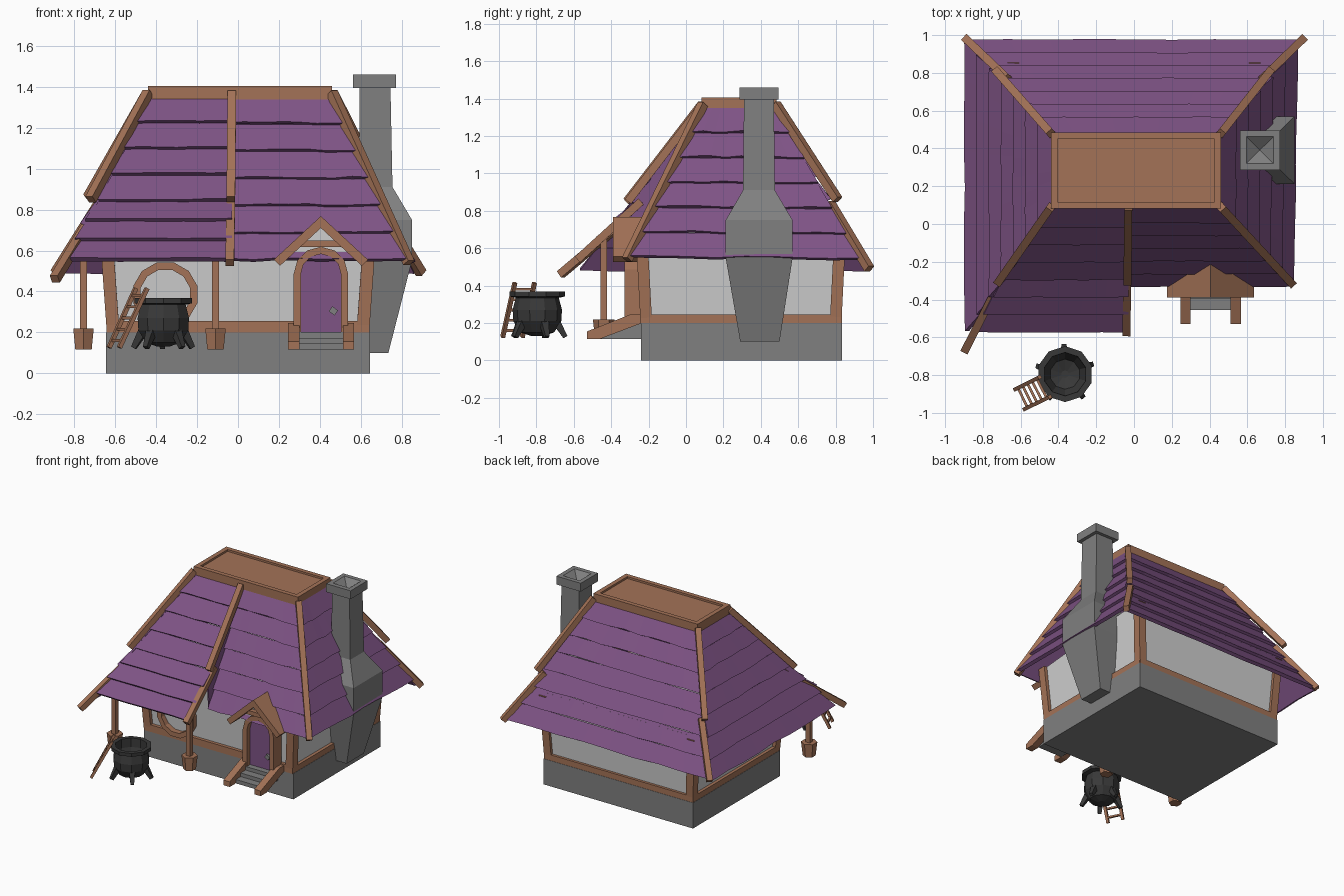
import bpy, bmesh, math, random
from mathutils import Vector as V

random.seed(4)
if "Cube" in bpy.data.objects:
    bpy.data.objects.remove(bpy.data.objects["Cube"])


def material(name, r, g, b):
    m = bpy.data.materials.new(name)
    m.use_nodes = True
    m.diffuse_color = (r, g, b, 1)
    m.node_tree.nodes["Principled BSDF"].inputs["Base Color"].default_value = (r, g, b, 1)
    return m


PURPLE = material("purple shingle", .21, .087, .235)
WOOD = material("warm timber", .37, .17, .095)
STONE = material("grey stone", .215, .215, .215)
PLASTER = material("white plaster", .62, .62, .62)
IRON = material("black iron", .04, .04, .04)


def build(name, verts, faces, mat):
    me = bpy.data.meshes.new(name)
    me.from_pydata([tuple(v) for v in verts], [], faces)
    bm = bmesh.new()
    bm.from_mesh(me)
    bmesh.ops.recalc_face_normals(bm, faces=bm.faces)
    bm.to_mesh(me)
    bm.free()
    me.materials.append(mat)
    ob = bpy.data.objects.new(name, me)
    bpy.context.collection.objects.link(ob)
    return ob


def loft(name, rings, mat, cap=True, wrap=False):
    """Skin equal-length rings of points."""
    n = len(rings[0])
    k = len(rings)
    faces = [(i * n + j, i * n + (j + 1) % n, (i + 1) % k * n + (j + 1) % n, (i + 1) % k * n + j)
             for i in range(k if wrap else k - 1) for j in range(n)]
    if cap and not wrap:
        faces += [tuple(range(n)), tuple(range((k - 1) * n, k * n))]
    return build(name, [p for r in rings for p in r], faces, mat)


def prism(name, pts, push, mat):
    return loft(name, [[V(p) for p in pts], [V(p) + V(push) for p in pts]], mat)


def rect(z, x0, x1, y0, y1):
    return [(x0, y0, z), (x1, y0, z), (x1, y1, z), (x0, y1, z)]


def box(name, x0, x1, y0, y1, z0, z1, mat):
    return loft(name, [rect(z0, x0, x1, y0, y1), rect(z1, x0, x1, y0, y1)], mat)


def beam(name, p, q, w, mat=WOOD, end=None):
    """Square bar from p to q, optionally tapering."""
    p, q = V(p), V(q)
    d = (q - p).normalized()
    side = d.cross(V((0, 0, 1)))
    side = side.normalized() if side.length > .2 else V((1, 0, 0))
    up = side.cross(d).normalized()
    rings = []
    for c, s in ((p, w / 2), (q, (end or w) / 2)):
        rings.append([c + side * a * s + up * b * s for a, b in ((-1, -1), (1, -1), (1, 1), (-1, 1))])
    return loft(name, rings, mat)


def lathe(name, profile, n, centre, mat, wrap=False):
    cx, cy = centre
    rings = [[(cx + r * math.cos(2 * math.pi * (j + .5) / n), cy + r * math.sin(2 * math.pi * (j + .5) / n), z)
              for j in range(n)] for r, z in profile]
    return loft(name, rings, mat, wrap=wrap)


def shingles(name, tl, tr, bl, br, rows, cols=8):
    """Overlapping wavy shingle courses over a four-cornered slope."""
    tl, tr, bl, br = map(V, (tl, tr, bl, br))
    nrm = (tr - tl).cross(bl - tl).normalized()
    if nrm.z < 0:
        nrm = -nrm
    verts, faces = [], []
    for i in range(rows):
        base = len(verts)
        for j in range(cols + 1):
            u = j / cols
            top, bot = tl.lerp(tr, u), bl.lerp(br, u)
            a = top.lerp(bot, i / rows)
            b = top.lerp(bot, (i + 1) / rows + random.uniform(-.006, .006))
            verts += [a, b + nrm * .02, b - nrm * .006, a - nrm * .012]
        for j in range(cols):
            o = base + 4 * j
            faces += [(o + k, o + (k + 1) % 4, o + 4 + (k + 1) % 4, o + 4 + k) for k in range(4)]
        e = base + 4 * cols
        faces += [tuple(range(base, base + 4)), tuple(range(e, e + 4))]
    return build(name, verts, faces, PURPLE)


# Foundation and plaster walls leaning slightly outward
box("foundation", -.645, .645, -.24, .835, 0, .2, STONE)
low = [(-.615, -.215), (-.03, -.215), (.615, -.215), (.615, .81), (-.615, .81)]
high = [(-.65, -.245, .74), (-.03, -.245, .64), (.645, -.24, .62), (.645, .835, .72), (-.65, .835, .72)]
loft("walls", [[(x, y, .19) for x, y in low], high], PLASTER)

# Timber frame
for s, side in ((-1, "right"), (1, "left")):
    beam(side + "_front_post", (s * .61, -.212, .2), (s * .64, -.235, .62), .062)
    beam(side + "_back_post", (s * .61, .80, .2), (s * .64, .825, .7), .062)
    box(side + "_sill", s * .625 - .018, s * .625 + .018, -.24, .83, .2, .245, WOOD)
box("front_sill", -.64, .64, -.245, -.2, .2, .255, WOOD)
box("back_sill", -.64, .64, .79, .833, .2, .245, WOOD)

# Roof slopes
T = 1.35
shingles("front_roof", (-.03, .09, T), (.46, .09, T), (-.03, -.315, .55), (.83, -.315, .55), 6)
shingles("porch_roof_upper", (-.44, .09, T), (-.03, .09, T), (-.69, -.28, .84), (-.03, -.28, .84), 4, 6)
shingles("porch_roof_lower", (-.69, -.28, .84), (-.03, -.28, .84), (-.85, -.56, .55), (-.03, -.56, .55), 3, 6)
shingles("left_slope", (-.43, .48, T), (-.43, .08, T), (-.88, .96, .48), (-.88, -.57, .48), 7)
shingles("right_slope", (.46, .09, T), (.46, .48, T), (.83, -.3, .55), (.85, .93, .54), 6)
shingles("back_slope", (.46, .48, T), (-.43, .48, T), (.86, .96, .49), (-.88, .96, .49), 7)
prism("roof_cheek", [(-.04, .08, T), (-.04, -.28, .84), (-.04, -.33, .78), (-.04, -.31, .55)], (.01, 0, 0), PURPLE)

# Flat roof cap with a shallow sunken panel
cap = (-.44, .46, .082, .485)
sunk = (-.405, .425, .117, .45)
loft("roof_cap", [rect(1.335, *cap), rect(1.405, *cap), rect(1.405, *sunk), rect(1.39, *sunk)], WOOD)

# Hip beams
hips = {
    "front_right_upper": ((-.44, .09, 1.37), (-.72, -.31, .85)),
    "front_right_lower": ((-.67, -.23, .83), (-.895, -.67, .46)),
    "front_left": ((.46, .09, 1.37), (.835, -.315, .54)),
    "back_left_upper": ((.46, .48, 1.37), (.72, .81, .86)),
    "back_left_lower": ((.68, .77, .84), (.895, .98, .49)),
    "back_right_upper": ((-.44, .48, 1.37), (-.73, .81, .86)),
    "back_right_lower": ((-.67, .77, .84), (-.89, .98, .49)),
    "middle_upper": ((-.03, .09, 1.37), (-.035, -.31, .85)),
    "middle_lower": ((-.035, -.24, .85), (-.04, -.58, .54)),
}
for name, (p, q) in hips.items():
    beam(name + "_beam", p, q, .042)

# Chimney with a flared body and a hollow pot
loft("chimney", [rect(.1, .6, .735, .29, .5), rect(.55, .6, .85, .212, .57), rect(.75, .6, .85, .212, .57),
                 rect(.91, .59, .755, .305, .475), rect(1.4, .595, .745, .31, .47)], STONE)
outer = (.562, .772, .285, .495)
inner = (.595, .738, .32, .462)
tip = (.664, .668, .389, .393)
loft("chimney_cap", [rect(1.395, *outer), rect(1.46, *outer), rect(1.46, *inner), rect(1.405, *tip)], STONE)


def arch(cx, half, bottom, spring, y, steps=6):
    pts = [(cx + half, y, bottom)]
    pts += [(cx + half * math.cos(math.pi * k / steps), y, spring + half * math.sin(math.pi * k / steps))
            for k in range(steps + 1)]
    return pts + [(cx - half, y, bottom)]


# Doorway, gable hood and steps
DX = .405
prism("door_frame", arch(DX, .133, .2, .485, -.33) + arch(DX, .098, .2, .485, -.33)[::-1], (0, .1, 0), WOOD)
prism("door", arch(DX, .1, .2, .485, -.29), (0, .05, 0), PURPLE)
beam("door_handle", (.452, -.292, .315), (.48, -.292, .295), .03, STONE)
hood = [(-.23, .555), (0, .768), (.23, .555), (.20, .525), (0, .71), (-.20, .525)]
prism("gable_hood", [(DX + x, -.39, z) for x, z in hood], (0, .18, 0), WOOD)
prism("gable_panel", [(DX - .15, -.31, .58), (DX + .15, -.31, .58), (DX, -.31, .72)], (0, .05, 0), PLASTER)
box("gable_collar", DX - .11, DX + .11, -.345, -.3, .618, .65, WOOD)
for k in range(3):
    box("step_%d" % (k + 1), .3, .515, -.455 + k * .06, -.23, .115, .145 + k * .028, STONE)
rail = [(-.53, .115), (-.46, .115), (-.235, .2), (-.235, .245), (-.3, .245), (-.53, .155)]
for x, side in ((.245, "right"), (.512, "left")):
    prism(side + "_step_rail", [(x, y, z) for y, z in rail], (.055, 0, 0), WOOD)

# Round window surround on the front wall
ring = lathe("window_surround", [(.162, 0), (.162, .05), (.125, .05), (.125, 0)], 12, (0, 0), WOOD, wrap=True)
ring.rotation_euler = (math.pi / 2, 0, 0)
ring.location = (-.355, -.215, .385)

# Porch posts on flared feet
for x, side in ((-.755, "right"), (-.11, "left")):
    beam(side + "_porch_post", (x, -.44, .2), (x, -.44, .65), .035)
    lathe(side + "_porch_foot", [(.046, .115), (.058, .22)], 6, (x, -.44), WOOD)

# Cauldron with splayed legs and rim lugs
CX, CY = -.365, -.795
pot = [(.03, .13), (.09, .15), (.128, .21), (.132, .27), (.115, .335), (.148, .342),
       (.148, .368), (.115, .368), (.112, .3), (.08, .22), (.02, .2)]
lathe("cauldron", pot, 10, (CX, CY), IRON)
for k in range(5):
    a = math.radians(20 + 72 * k)
    c, s = math.cos(a), math.sin(a)
    beam("cauldron_leg_%d" % (k + 1), (CX + c * .1, CY + s * .1, .21), (CX + c * .15, CY + s * .15, .125), .042, IRON, .024)

# Ladder leaning on the cauldron
foot_a, foot_b = V((-.63, -.875, .125)), V((-.58, -.98, .125))
head_a, head_b = V((-.5, -.81, .415)), V((-.445, -.915, .415))
beam("ladder_rail_a", foot_a, head_a, .02)
beam("ladder_rail_b", foot_b, head_b, .02)
for k in range(5):
    t = .12 + .19 * k
    beam("ladder_rung_%d" % (k + 1), foot_a.lerp(head_a, t), foot_b.lerp(head_b, t), .014)
